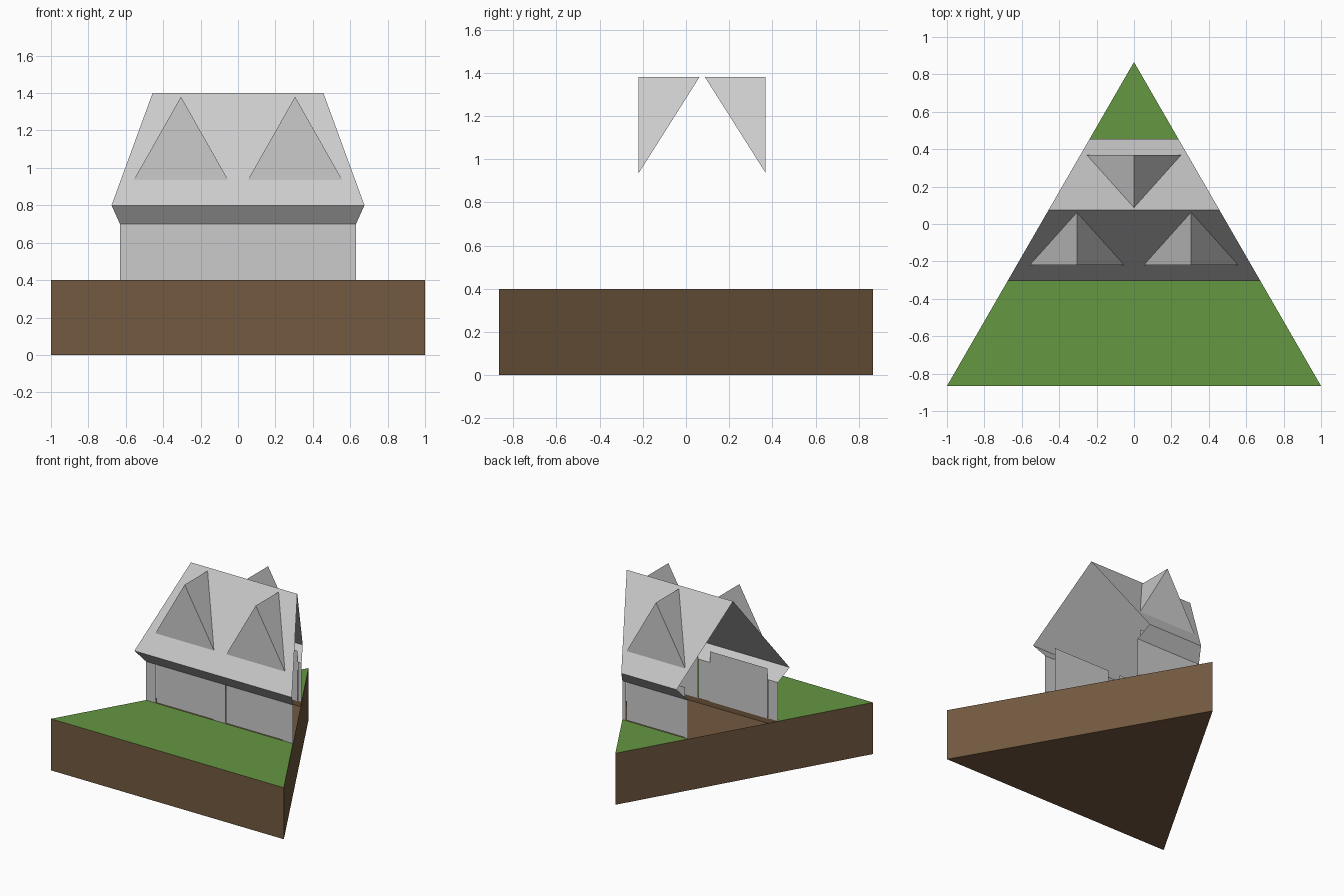
import bpy

if "Cube" in bpy.data.objects:
    bpy.data.objects.remove(bpy.data.objects["Cube"])

S = 3 ** 0.5
APEX = S / 2          # half depth of the triangular plot
RIDGE = 0.075         # y of the roof ridge
GROUND = 0.4


def material(name, color):
    m = bpy.data.materials.new(name)
    m.diffuse_color = color
    m.use_nodes = True
    m.node_tree.nodes["Principled BSDF"].inputs["Base Color"].default_value = m.diffuse_color
    return m


def half(y):
    """Half width of the triangular plot at depth y."""
    return (APEX - y) / S


def add(name, verts, faces, mat=None):
    me = bpy.data.meshes.new(name)
    me.from_pydata(verts, [], faces)
    me.update()
    ob = bpy.data.objects.new(name, me)
    bpy.context.collection.objects.link(ob)
    if mat:
        me.materials.append(mat)
    return ob


def sheet(name, profile, mat=None):
    """Sweep a (y, z) profile across x, cut to the triangular plot."""
    verts = [(s * half(y), y, z) for y, z in profile for s in (-1, 1)]
    faces = [(2 * i, 2 * i + 1, 2 * i + 3, 2 * i + 2) for i in range(len(profile) - 1)]
    return add(name, verts, faces, mat)


def panel(name, x0, x1, y, z0, z1, side):
    """Upright rectangle facing -y (side -1) or +y (side 1)."""
    f = (0, 1, 2, 3) if side < 0 else (3, 2, 1, 0)
    return add(name, [(x0, y, z0), (x1, y, z0), (x1, y, z1), (x0, y, z1)], [f])


def dormer(name, cx, side):
    """Gabled dormer lying flush on the roof slope."""
    y, tip = RIDGE + side * 0.294, RIDGE + side * 0.0127
    verts = [(cx - 0.252, y, 0.936), (cx + 0.252, y, 0.936),
             (cx, y, 1.38), (cx, tip, 1.38)]
    faces = [(0, 1, 2), (1, 3, 2), (0, 2, 3)]
    if side > 0:
        faces = [f[::-1] for f in faces]
    return add(name, verts, faces)


grass = material("grass", (0.13, 0.31, 0.055, 1))
earth = material("earth", (0.17, 0.10, 0.05, 1))

WALL = 0.302          # wall distance from the ridge line
front, rear = RIDGE - WALL, RIDGE + WALL

# Earth block: sides and underside
corners = [(-1, -APEX), (1, -APEX), (0, APEX)]
add("earth_block", [(x, y, z) for z in (0, GROUND) for x, y in corners],
    [(2, 1, 0), (0, 1, 4, 3), (1, 2, 5, 4), (2, 0, 3, 5)], earth)

# Sunken floor inside the house
sheet("house_floor", [(front, GROUND), (front, 0.36), (rear, 0.36), (rear, GROUND)], earth)

# Lawns in front of and behind the house
sheet("front_lawn", [(-APEX, GROUND), (front, GROUND)], grass)
h = half(rear)
add("rear_lawn", [(-h, rear, GROUND), (h, rear, GROUND), (0, APEX, GROUND)], [(0, 1, 2)], grass)

# Roof with undercut eaves
sheet("roof", [(front, 0.7), (RIDGE - 0.38, 0.8), (RIDGE, 1.4), (RIDGE + 0.38, 0.8), (rear, 0.7)])

# Walls, bays and dormers on both sides
for label, side, bays, bay_half in (("front", -1, (-0.299, 0.299), 0.246), ("rear", 1, (0,), 0.25)):
    y = RIDGE + side * WALL
    edges = [-half(y)]
    for cx in bays:
        edges += [cx - bay_half, cx + bay_half]
        panel(label + "_bay", cx - bay_half, cx + bay_half, RIDGE + side * 0.295, GROUND, 0.79, side)
        dormer(label + "_dormer", cx * 0.305 / 0.299, side)
    edges.append(half(y))
    for x0, x1 in zip(edges[::2], edges[1::2]):
        panel(label + "_wall", x0, x1, y, GROUND, 0.7, side)
